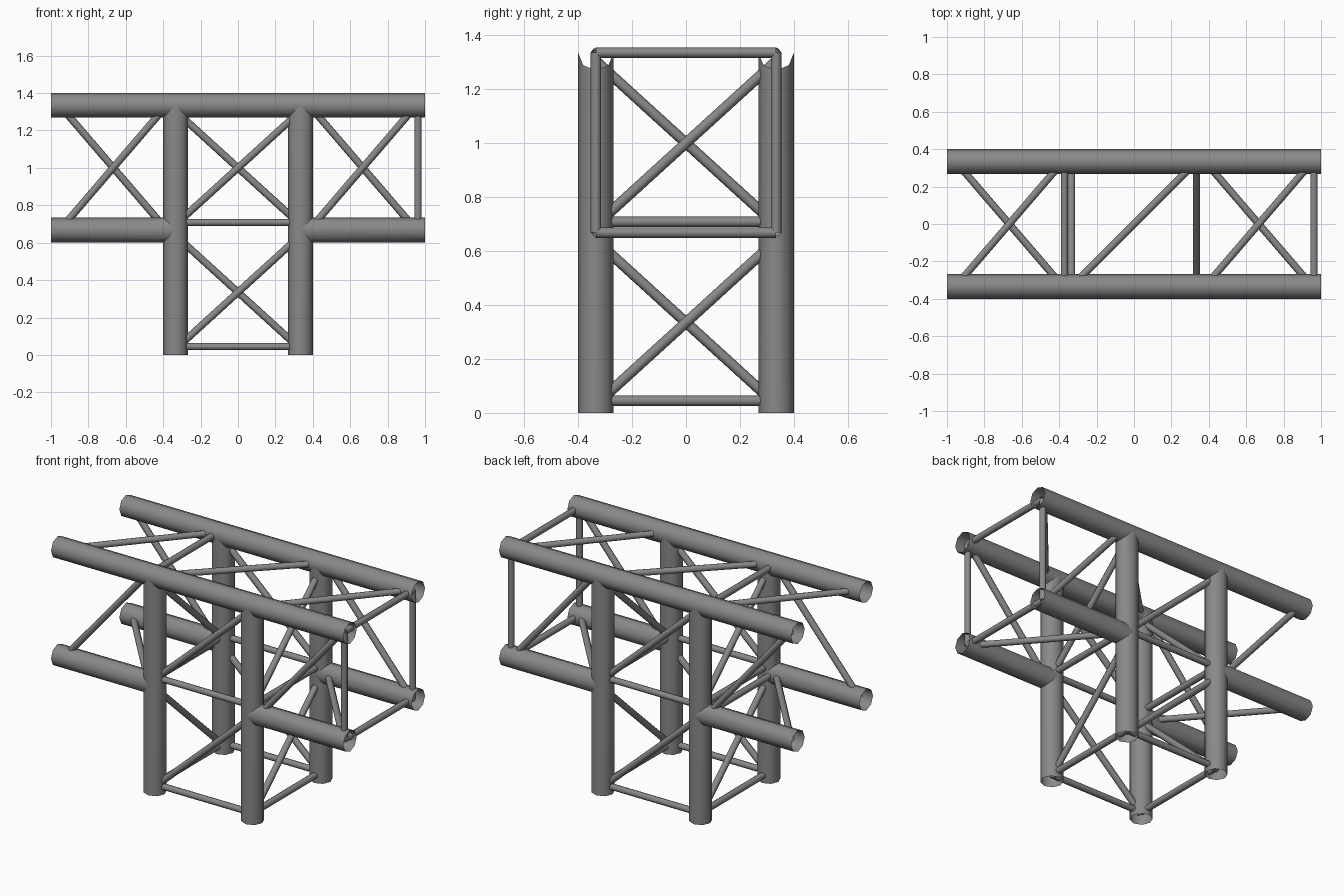
import bpy, bmesh, math
from mathutils import Vector

if "Cube" in bpy.data.objects:
    bpy.data.objects.remove(bpy.data.objects["Cube"])

C = 0.334              # half spacing between tube centre lines
R, r = 0.066, 0.0195   # main tube and brace radius
TOP, MID = 1.335, 0.668

metal = bpy.data.materials.new("dark_metal")
metal.diffuse_color = (0.25, 0.25, 0.25, 1)
metal.use_nodes = True
metal.node_tree.nodes["Principled BSDF"].inputs["Base Color"].default_value = metal.diffuse_color


def tube(name, a, b, rad=R, sides=8, miter=None):
    """Open tube from a to b; miter is the axis whose offset trims the b end."""
    a, b = Vector(a), Vector(b)
    d = (b - a).normalized()
    ref = Vector((0, 1, 0)) if abs(d.y) < 0.5 else Vector((1, 0, 0))
    u = (ref - d * ref.dot(d)).normalized()
    v = d.cross(u)
    bm = bmesh.new()
    start, end = [], []
    for i in range(sides):
        t = 2 * math.pi * i / sides
        off = (u * math.cos(t) + v * math.sin(t)) * rad
        # saddle cut where one main tube meets another
        trim = d * abs(off[miter]) if miter is not None else Vector()
        start.append(bm.verts.new(a + off))
        end.append(bm.verts.new(b + off - trim))
    for i in range(sides):
        j = (i + 1) % sides
        bm.faces.new((start[i], start[j], end[j], end[i])).smooth = True
    me = bpy.data.meshes.new(name)
    bm.to_mesh(me)
    bm.free()
    me.materials.append(metal)
    bpy.context.collection.objects.link(bpy.data.objects.new(name, me))


def brace(name, a, b):
    tube(name, a, b, r)


# main tubes: top chords, lower chord stubs, legs
for y in (-C, C):
    tube("top_chord", (-1, y, TOP), (1, y, TOP))
    for k in (-1, 1):
        tube("lower_chord", (k, y, MID), (k * C, y, MID), miter=2)
        tube("leg", (k * C, y, 0), (k * C, y, TOP), miter=0)

# square frames closing the right end of each arm
for x in (0.962, -0.372):
    for y in (-C, C):
        brace("frame_post", (x, y, MID), (x, y, TOP))
    for z in (MID, TOP):
        brace("frame_bar", (x, -C, z), (x, C, z))

# horizontal rings around the legs
for z in (0.045, 0.708):
    for p in (-C, C):
        brace("ring_bar_long", (-C, p, z), (C, p, z))
        brace("ring_bar_cross", (p, -C, z), (p, C, z))

# diagonals, point symmetric about the vertical axis
for s, level in ((-1, MID), (1, TOP)):
    p, h, g = s * C, s * 0.287, 0.304
    for x in (-0.667, 0.667):
        brace("arm_side_diagonal", (x + h, p, 1.001 - C), (x - h, p, 1.001 + C))
        brace("arm_flat_diagonal", (x - h, -C, level), (x + h, C, level))
    for z in (0.335, 1.0):
        brace("leg_face_diagonal", (p, p, z - g), (-p, p, z + g))
        brace("leg_side_diagonal", (p, -p, z - g), (p, p, z + g))
brace("top_centre_diagonal", (-C, -C, TOP), (C, C, TOP))
